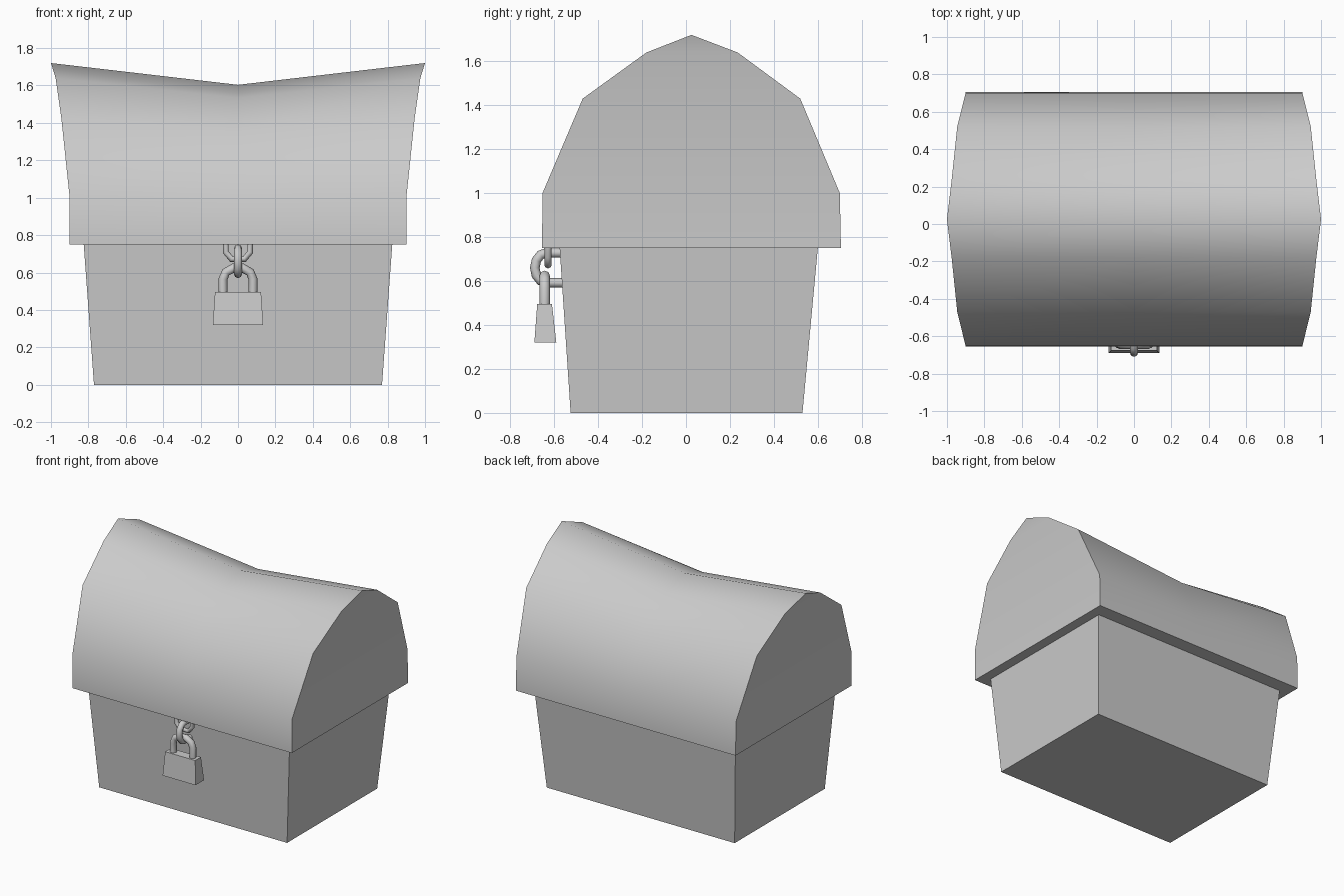
import bpy, bmesh
from math import radians, sin, cos, pi

cube = bpy.data.objects.get("Cube")
if cube:
    bpy.data.objects.remove(cube, do_unlink=True)

GREY = (0.6, 0.6, 0.6, 1)
grey = bpy.data.materials.new("plain grey")
grey.use_nodes = True
grey.diffuse_color = GREY
grey.node_tree.nodes["Principled BSDF"].inputs["Base Color"].default_value = GREY


def finish(name, bm, angle):
    bmesh.ops.recalc_face_normals(bm, faces=bm.faces)
    mesh = bpy.data.meshes.new(name)
    bm.to_mesh(mesh)
    bm.free()
    mesh.materials.append(grey)
    obj = bpy.data.objects.new(name, mesh)
    bpy.context.collection.objects.link(obj)
    bpy.ops.object.select_all(action="DESELECT")
    obj.select_set(True)
    bpy.context.view_layer.objects.active = obj
    bpy.ops.object.shade_smooth_by_angle(angle=radians(angle))
    return obj


def tapered_box(name, bottom, top):
    """Box between two rectangles, each (half width, front y, back y, z)."""
    bm = bmesh.new()
    rings = [[bm.verts.new(p) for p in ((-w, f, z), (w, f, z), (w, b, z), (-w, b, z))]
             for w, f, b, z in (bottom, top)]
    bm.faces.new(rings[0])
    bm.faces.new(rings[1])
    for i in range(4):
        j = (i + 1) % 4
        bm.faces.new((rings[0][i], rings[0][j], rings[1][j], rings[1][i]))
    return finish(name, bm, 30)


def rod(name, path, radius):
    """Round metal rod bent along a path."""
    curve = bpy.data.curves.new(name, "CURVE")
    curve.dimensions = "3D"
    curve.bevel_depth = radius
    curve.bevel_resolution = 2
    curve.use_fill_caps = True
    spline = curve.splines.new("POLY")
    spline.points.add(len(path) - 1)
    for point, co in zip(spline.points, path):
        point.co = (*co, 1)
    temp = bpy.data.objects.new(name + " path", curve)
    bpy.context.collection.objects.link(temp)
    bm = bmesh.new()
    bm.from_mesh(temp.to_mesh())
    temp.to_mesh_clear()
    bpy.data.objects.remove(temp, do_unlink=True)
    return finish(name, bm, 50)


# Chest body, wider at the top
tapered_box("chest_body", (0.77, -0.525, 0.53, 0), (0.825, -0.575, 0.6, 0.752))

# Domed lid: cross-sections (end x, y, z), sagging in the middle
profile = [(0.9, -0.655, 0.75), (0.9, -0.653, 1.0), (0.945, -0.47, 1.43),
           (0.975, -0.18, 1.64), (1.0, 0.025, 1.72), (0.975, 0.235, 1.64),
           (0.945, 0.52, 1.43), (0.9, 0.70, 1.0), (0.9, 0.705, 0.75)]
bm = bmesh.new()
sections = []
for side in (-1, 0, 1):
    drop = 1 if side else 0.88
    sections.append([bm.verts.new((side * x, y, 0.75 + (z - 0.75) * drop))
                     for x, y, z in profile])
count = len(profile)
for a, b in zip(sections, sections[1:]):
    for i in range(count):
        j = (i + 1) % count
        bm.faces.new((a[i], a[j], b[j], b[i]))
for end in (sections[0], sections[-1]):
    for i in range(3):
        bm.faces.new((end[i], end[i + 1], end[-2 - i], end[-1 - i]))
    bm.faces.new(end[3:6])
finish("lid", bm, 60)

# Hasp loop hanging below the lid
rod("hasp_loop", [(-0.066, -0.628, 0.8), (-0.066, -0.628, 0.71), (-0.035, -0.628, 0.672),
                  (0.035, -0.628, 0.672), (0.066, -0.628, 0.71), (0.066, -0.628, 0.8)], 0.016)

# Staple curving out of the body through the hasp
arc = [(0, -0.635 - 0.053 * sin(t * pi / 6), 0.66 + 0.068 * cos(t * pi / 6))
       for t in range(7)]
rod("staple", [(0, -0.56, 0.728)] + arc + [(0, -0.55, 0.592)], 0.022)

# Padlock with arched shackle
tapered_box("padlock_body", (0.135, -0.69, -0.59, 0.32), (0.123, -0.677, -0.61, 0.495))
arch = [(-0.08 * cos(t * pi / 5), -0.643, 0.565 + 0.062 * sin(t * pi / 5))
        for t in range(6)]
rod("shackle", [(-0.08, -0.643, 0.48)] + arch + [(0.08, -0.643, 0.48)], 0.024)
